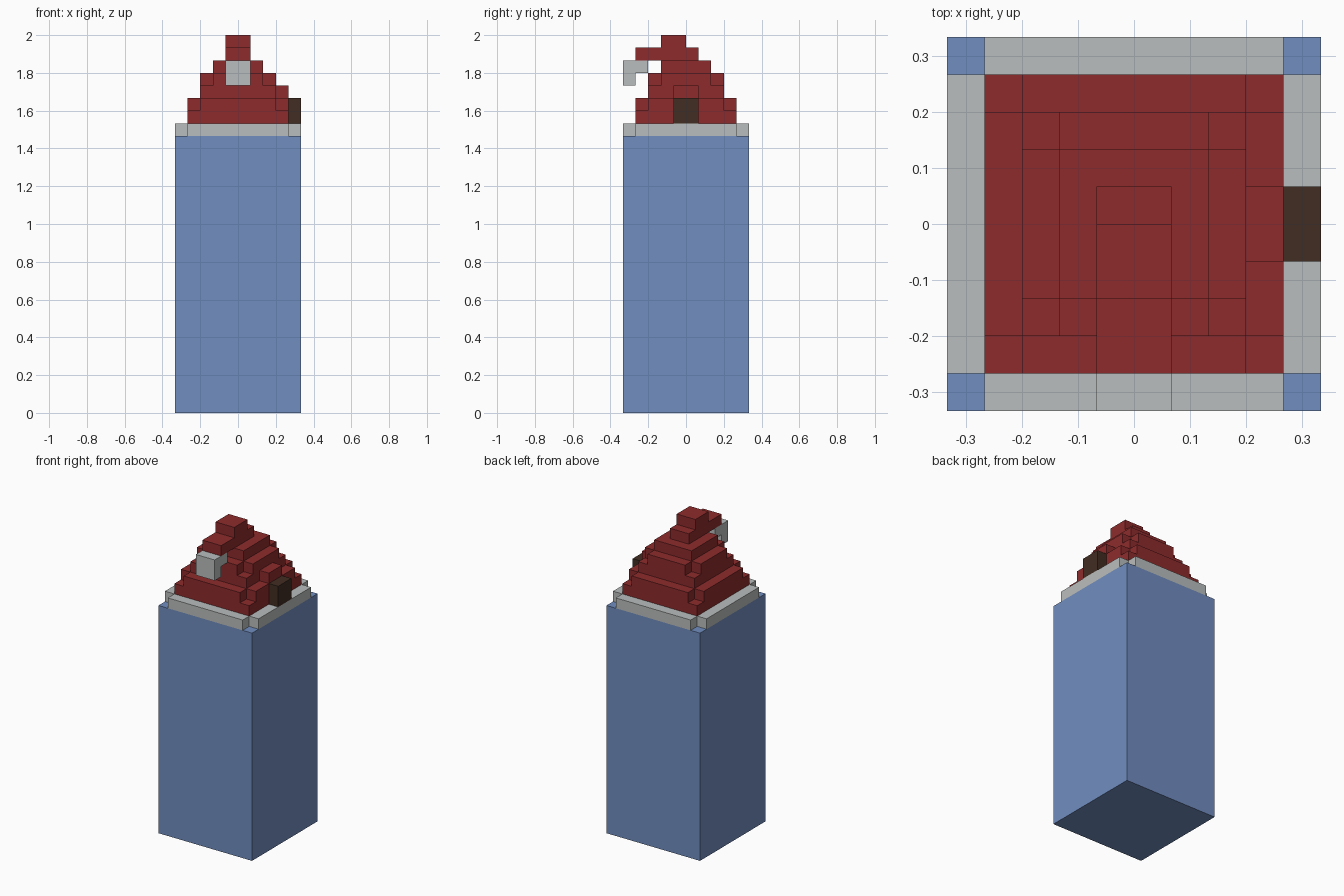
import bpy
import bmesh

cube = bpy.data.objects.get("Cube")
if cube:
    bpy.data.objects.remove(cube, do_unlink=True)

U = 2 / 30  # one block unit


def material(name, rgb):
    m = bpy.data.materials.new(name)
    m.use_nodes = True
    m.diffuse_color = (*rgb, 1)
    m.node_tree.nodes["Principled BSDF"].inputs["Base Color"].default_value = (*rgb, 1)
    return m


blue = material("blue", (0.165, 0.27, 0.53))
grey = material("light grey", (0.49, 0.515, 0.51))
red = material("dark red", (0.27, 0.024, 0.025))
brown = material("dark brown", (0.053, 0.026, 0.016))


def prism(name, outline, low, high, mat):
    """Extrude an outline, given as (x, y) block units, between two heights."""
    bm = bmesh.new()
    base = bm.faces.new([bm.verts.new((x * U, y * U, low * U)) for x, y in outline])
    top = bmesh.ops.extrude_face_region(bm, geom=[base], use_keep_orig=True)["geom"]
    for v in top:
        if isinstance(v, bmesh.types.BMVert):
            v.co.z = high * U
    bmesh.ops.recalc_face_normals(bm, faces=bm.faces)
    mesh = bpy.data.meshes.new(name)
    bm.to_mesh(mesh)
    bm.free()
    mesh.materials.append(mat)
    obj = bpy.data.objects.new(name, mesh)
    bpy.context.collection.objects.link(obj)
    return obj


def rect(x0, x1, y0, y1):
    return [(x0, y0), (x1, y0), (x1, y1), (x0, y1)]


def square(h):
    return rect(-h, h, -h, h)


def notched(h):
    """Square with one block cut from each corner."""
    i = h - 1
    corner = [(h, -i), (h, i), (i, i), (i, h), (-i, h), (-h, i)]
    return [(i, -h), (i, -i), *corner[:4], (-i, h), (-i, i),
            (-h, i), (-h, -i), (-i, -i), (-i, -h)]


# Body and rim
prism("body", square(5), 0, 22, blue)
prism("rim", notched(5), 22, 23, grey)

# Stepped roof
for n, half in enumerate((4, 3)):
    low = 23 + 2 * n
    prism(f"roof_step_{n + 1}_lower", square(half), low, low + 1, red)
    prism(f"roof_step_{n + 1}_upper", notched(half), low + 1, low + 2, red)
prism("roof_step_3", square(2), 27, 28, red)

# Overhanging beam and tip
prism("roof_beam", rect(-1, 1, -4, 1), 28, 29, red)
prism("roof_tip", rect(-1, 1, -2, 0), 29, 30, red)

# Hook hanging from the beam
prism("hook_top", rect(-1, 1, -5, -3), 27, 28, grey)
prism("hook_drop", rect(-1, 1, -5, -4), 26, 27, grey)

# Side window with its small roof
prism("side_window", rect(4, 5, -1, 1), 23, 25, brown)
prism("window_roof", rect(3, 4, -1, 1), 25, 26, red)
